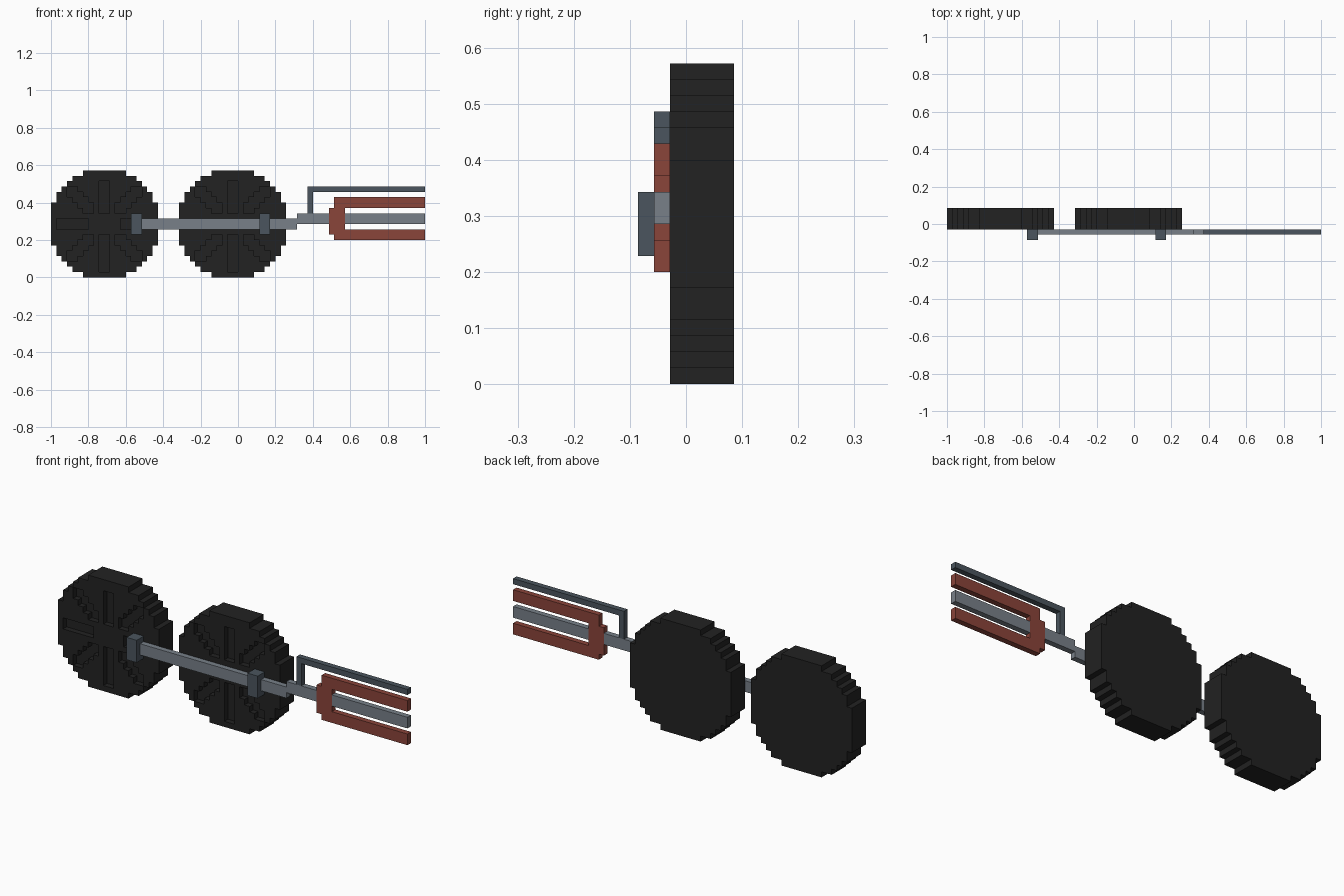
import bpy, bmesh
from mathutils import Vector

if "Cube" in bpy.data.objects:
    bpy.data.objects.remove(bpy.data.objects["Cube"])

U = 2 / 70  # one block; the model is 70 x 6 x 20 blocks


def material(name, rgb):
    m = bpy.data.materials.new(name)
    m.use_nodes = True
    m.diffuse_color = (*rgb, 1)
    m.node_tree.nodes["Principled BSDF"].inputs["Base Color"].default_value = (*rgb, 1)
    return m


BLACK = material("black", (0.016, 0.016, 0.016))
SLATE = material("slate", (0.070, 0.091, 0.112))
GREY = material("grey", (0.188, 0.216, 0.250))
RED = material("brick red", (0.254, 0.058, 0.042))


def place(i, y, k):
    """Block coordinates to model space."""
    return Vector(((i - 35) * U, (y - 3) * U, k * U))


def finish(bm, name, mat):
    bmesh.ops.recalc_face_normals(bm, faces=bm.faces)
    bmesh.ops.dissolve_limit(bm, angle_limit=0.01, verts=bm.verts, edges=bm.edges)
    me = bpy.data.meshes.new(name)
    bm.to_mesh(me)
    bm.free()
    me.materials.append(mat)
    ob = bpy.data.objects.new(name, me)
    bpy.context.collection.objects.link(ob)
    return ob


def plate(name, mat, outline, y0=1, y1=2):
    """Extrude an x/z outline, in blocks, from y0 to y1."""
    bm = bmesh.new()
    face = bm.faces.new([bm.verts.new(place(i, y0, k)) for i, k in outline])
    ret = bmesh.ops.extrude_face_region(bm, geom=[face], use_keep_orig=True)
    new = [v for v in ret["geom"] if isinstance(v, bmesh.types.BMVert)]
    bmesh.ops.translate(bm, verts=new, vec=(0, (y1 - y0) * U, 0))
    return finish(bm, name, mat)


def rect(x0, x1, z0, z1):
    return [(x0, z0), (x1, z0), (x1, z1), (x0, z1)]


# Wheel: half of the stepped rim, as the inset of each row from the side
INSETS = [6, 4, 3, 2, 1, 1, 0, 0, 0, 0]


def in_disc(i, k):
    return INSETS[min(k, 19 - k)] <= i < 20 - INSETS[min(k, 19 - k)]


def in_slot(i, k):
    """Eight sunken radial slots on the wheel front."""
    if i in (9, 10):
        return 1 <= k < 8 or 12 <= k < 18
    if k in (9, 10):
        return 1 <= i < 7 or 13 <= i < 19
    a, b = min(i, 19 - i), min(k, 19 - k)
    return abs(a - b) <= 1 and 3 <= a <= 7 and 3 <= b <= 7 and a + b < 15


def extrude_forward(bm, faces, blocks, keep):
    ret = bmesh.ops.extrude_face_region(bm, geom=faces, use_keep_orig=keep)
    verts = [v for v in ret["geom"] if isinstance(v, bmesh.types.BMVert)]
    bmesh.ops.translate(bm, verts=verts, vec=(0, -blocks * U, 0))
    return [f for f in ret["geom"] if isinstance(f, bmesh.types.BMFace)]


def wheel(name, x0):
    bm = bmesh.new()
    for i in range(20):
        for k in range(20):
            if in_disc(i, k):
                bm.faces.new([bm.verts.new(place(x0 + a, 6, b))
                              for a, b in rect(i, i + 1, k, k + 1)])
    bmesh.ops.remove_doubles(bm, verts=bm.verts, dist=U * 0.01)
    front = extrude_forward(bm, list(bm.faces), 3, True)
    raised = []
    for f in front:
        c = f.calc_center_median()
        if not in_slot(int(c.x / U + 35 - x0), int(c.z / U)):
            raised.append(f)
    extrude_forward(bm, raised, 1, False)
    finish(bm, name, BLACK)


wheel("right_wheel", 0)
wheel("left_wheel", 24)

# Coupling bar, stepping up to the piston rod
plate("coupling_bar", GREY, [(15, 9), (46, 9), (46, 10), (52, 10), (52, 12),
                             (46, 12), (46, 11), (15, 11)])
plate("piston_rod", GREY, rect(55, 70, 10, 12))

# Pins holding the bar to the wheels
for name, x in (("right_crank_pin", 15), ("left_crank_pin", 39)):
    plate(name, SLATE, rect(x, x + 2, 8, 12), 0, 2)

# Bent valve rod above the bar
plate("valve_rod", SLATE, [(48, 12), (49, 12), (49, 16), (70, 16), (70, 17), (48, 17)])

# Forked slide guide around the piston rod
plate("slide_guide", RED, [(52, 8), (53, 8), (53, 7), (70, 7), (70, 9), (55, 9),
                           (55, 13), (70, 13), (70, 15), (53, 15), (53, 13), (52, 13)])
